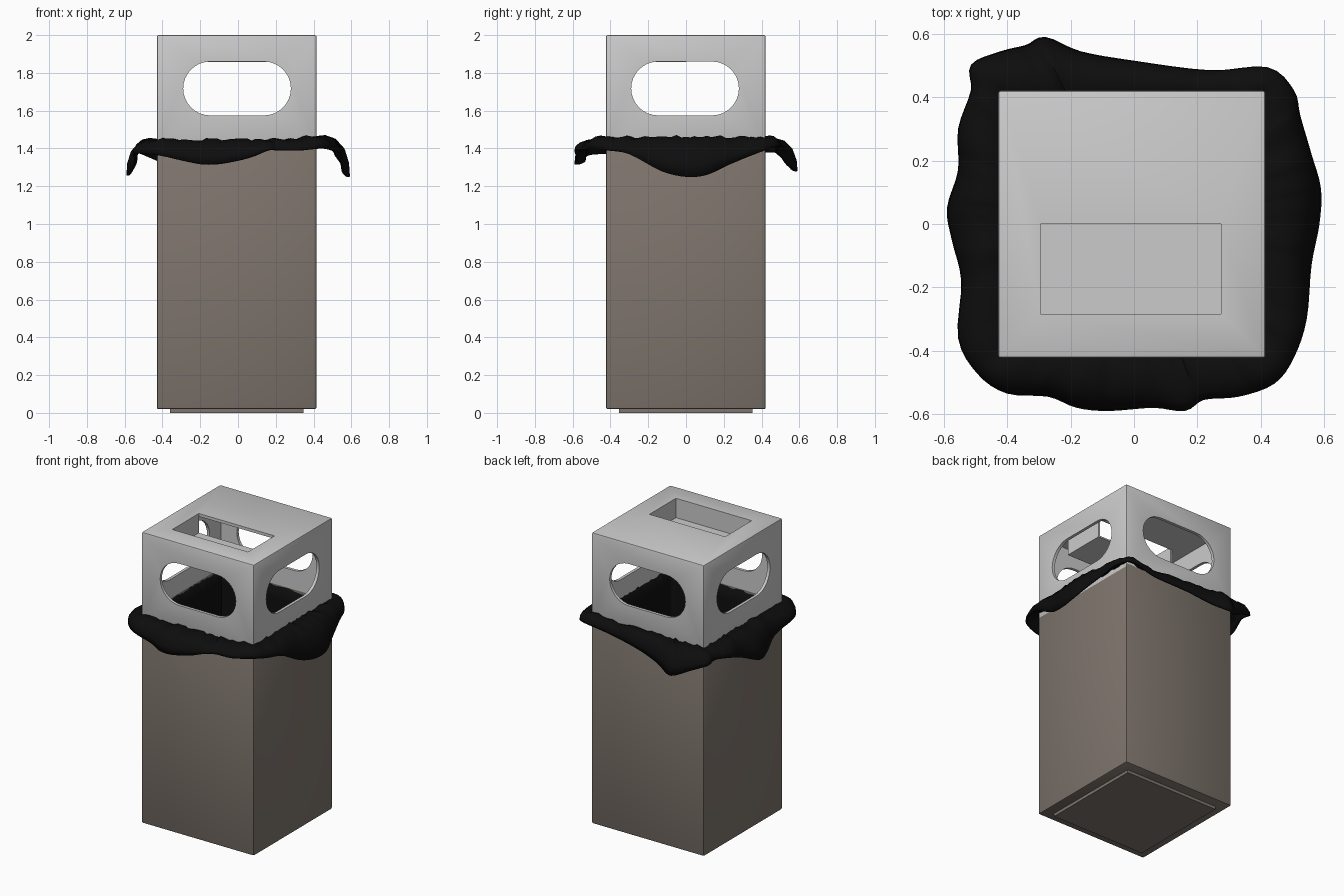
import bpy, bmesh, math, random
from mathutils import Vector

if "Cube" in bpy.data.objects:
    bpy.data.objects.remove(bpy.data.objects["Cube"])

random.seed(4)
CX, CY = -0.007, -0.001      # housing axis
HALF = 0.4225                # housing half width
SEAM = 1.425                 # where hood meets bin


def material(name, rgb):
    m = bpy.data.materials.new(name)
    m.diffuse_color = (*rgb, 1)
    m.use_nodes = True
    m.node_tree.nodes["Principled BSDF"].inputs["Base Color"].default_value = m.diffuse_color
    return m


GREY = material("light grey", (0.60, 0.60, 0.60))
BROWN = material("taupe", (0.21, 0.178, 0.152))
BLACK = material("bag black", (0.004, 0.004, 0.004))


def add_object(name, bm, mat=None):
    bmesh.ops.recalc_face_normals(bm, faces=bm.faces)
    me = bpy.data.meshes.new(name)
    bm.to_mesh(me)
    bm.free()
    ob = bpy.data.objects.new(name, me)
    bpy.context.collection.objects.link(ob)
    if mat:
        me.materials.append(mat)
    return ob


def box(name, lo, hi, mat=None, bevel=0):
    bm = bmesh.new()
    bmesh.ops.create_cube(bm, size=1)
    for v in bm.verts:
        v.co = [lo[i] + (v.co[i] + 0.5) * (hi[i] - lo[i]) for i in range(3)]
    if bevel:
        bmesh.ops.bevel(bm, geom=bm.edges[:], offset=bevel, segments=2,
                        profile=0.5, affect='EDGES')
    return add_object(name, bm, mat)


def slot_cutter(name, along_x):
    """Stadium-shaped prism running right through the hood."""
    r, straight, zc = 0.1425, 0.1425, 1.7175
    bm = bmesh.new()
    ring = []
    for side in (1, -1):
        for i in range(17):
            a = -math.pi / 2 + math.pi * i / 16
            u = side * (straight + r * math.cos(a)) - 0.005
            z = zc + side * r * math.sin(a)
            ring.append(bm.verts.new((-1, u, z) if along_x else (u, -1, z)))
    face = bm.faces.new(ring)
    ext = bmesh.ops.extrude_face_region(bm, geom=[face])
    vs = [g for g in ext["geom"] if isinstance(g, bmesh.types.BMVert)]
    bmesh.ops.translate(bm, verts=vs, vec=(2, 0, 0) if along_x else (0, 2, 0))
    return add_object(name, bm)


def cut(ob, cutter):
    cutter.hide_render = True
    mod = ob.modifiers.new("cut", 'BOOLEAN')
    mod.operation, mod.solver, mod.object = 'DIFFERENCE', 'EXACT', cutter
    bpy.context.view_layer.objects.active = ob
    bpy.ops.object.modifier_apply(modifier=mod.name)
    bpy.data.objects.remove(cutter)


def smooth(ob, angle=35):
    bpy.ops.object.select_all(action='DESELECT')
    ob.select_set(True)
    bpy.context.view_layer.objects.active = ob
    bpy.ops.object.shade_smooth_by_angle(angle=math.radians(angle))


def housing(h, z0, z1):
    return (CX - h, CY - h, z0), (CX + h, CY + h, z1)


# foot plate and bin body, hollow and open at the top
box("foot_plate", *housing(0.353, 0, 0.03), BROWN)
body = box("bin_body", *housing(HALF, 0.02, SEAM + 0.02), BROWN, 0.009)
cut(body, box("body_void", *housing(HALF - 0.02, 0.05, 2)))
smooth(body)

# hood with a slot in every side and an opening in the top
X0, X1, Y0, Y1 = -0.295, 0.275, -0.285, 0.0
hood = box("hood", *housing(HALF, SEAM - 0.02, 2), GREY, 0.009)
cut(hood, box("hood_void", *housing(HALF - 0.02, 1, 1.98)))
cut(hood, slot_cutter("slot_x", True))
cut(hood, slot_cutter("slot_y", False))
cut(hood, box("top_opening", (X0, Y0, 1.9), (X1, Y1, 2.1)))
smooth(hood)

# tray hanging below the top opening, open towards the back
T, ZF = 0.01, 1.858
box("tray_floor", (X0 - T, Y0 - T, ZF), (X1 + T, Y1, ZF + T), GREY)
box("tray_front", (X0 - T, Y0 - T, ZF), (X1 + T, Y0, 1.985), GREY)
box("tray_left", (X0 - T, Y0 - T, ZF), (X0, Y1, 1.985), GREY)
box("tray_right", (X1, Y0 - T, ZF), (X1 + T, Y1, 1.985), GREY)

# bin bag: hem of the turned-over rim (x, y, z), front left then round
HEM = [(-.55, -.36, 1.37), (-.49, -.47, 1.37), (-.40, -.53, 1.36),
       (-.27, -.54, 1.33), (-.18, -.575, 1.315), (-.08, -.585, 1.32),
       (.06, -.575, 1.35), (.16, -.585, 1.39), (.22, -.55, 1.39),
       (.33, -.54, 1.39), (.44, -.50, 1.40), (.50, -.42, 1.39),
       (.54, -.30, 1.37), (.555, -.13, 1.28), (.58, 0, 1.25),
       (.585, .11, 1.26), (.555, .22, 1.31), (.52, .34, 1.36),
       (.50, .42, 1.39), (.42, .49, 1.41), (.24, .48, 1.38),
       (0, .51, 1.35), (-.17, .54, 1.31), (-.28, .585, 1.28),
       (-.34, .56, 1.29), (-.42, .54, 1.33), (-.51, .50, 1.37),
       (-.51, .42, 1.38), (-.55, .30, 1.36), (-.55, .17, 1.31),
       (-.585, .05, 1.26), (-.57, -.05, 1.27), (-.54, -.18, 1.33)]


def closed_curve(pts, steps):
    pts = [Vector(p) for p in pts]
    n = len(pts)
    out = []
    for i in range(n):
        a, b, c, d = (pts[(i + k) % n] for k in (-1, 0, 1, 2))
        for s in range(steps):
            t = s / steps
            out.append(0.5 * (2 * b + (c - a) * t
                              + (2 * a - 5 * b + 4 * c - d) * t * t
                              + (3 * b - a - 3 * c + d) * t ** 3))
    return out


def bag_section(p):
    """Points from the sack bottom, up the inside and over the rim to the hem."""
    q = Vector((p.x - CX, p.y - CY, 0))
    q /= max(abs(q.x), abs(q.y))
    q = Vector((q.x, q.y, 0))
    base = Vector((CX, CY, 0))
    crest = 1.442 + random.uniform(-.008, .008) + 0.015 * (p.x > 0.4)
    wall = base + q * HALF

    def at(f, z):
        w = wall.lerp(Vector((p.x, p.y, 0)), f)
        return (w.x, w.y, z)

    def inside(h, z):
        w = base + q * h
        return (w.x, w.y, z)

    drop = crest - p.z
    return [inside(.37, .08), inside(.385, .8), inside(.39, 1.36),
            inside(.395, crest - .02), at(0, crest - .005), at(.3, crest),
            at(.6, crest - .08 * drop), at(.85, crest - .32 * drop),
            at(.97, crest - .65 * drop), tuple(p)]


bm = bmesh.new()
rows = [[bm.verts.new(c) for c in bag_section(p)] for p in closed_curve(HEM, 4)]
for i, a in enumerate(rows):
    b = rows[(i + 1) % len(rows)]
    for k in range(len(a) - 1):
        bm.faces.new((a[k], b[k], b[k + 1], a[k + 1]))
bm.faces.new([r[0] for r in rows])
bag = add_object("bin_bag", bm, BLACK)
shell = bag.modifiers.new("thickness", 'SOLIDIFY')
shell.thickness, shell.offset = 0.012, 0
smooth(bag, 60)
